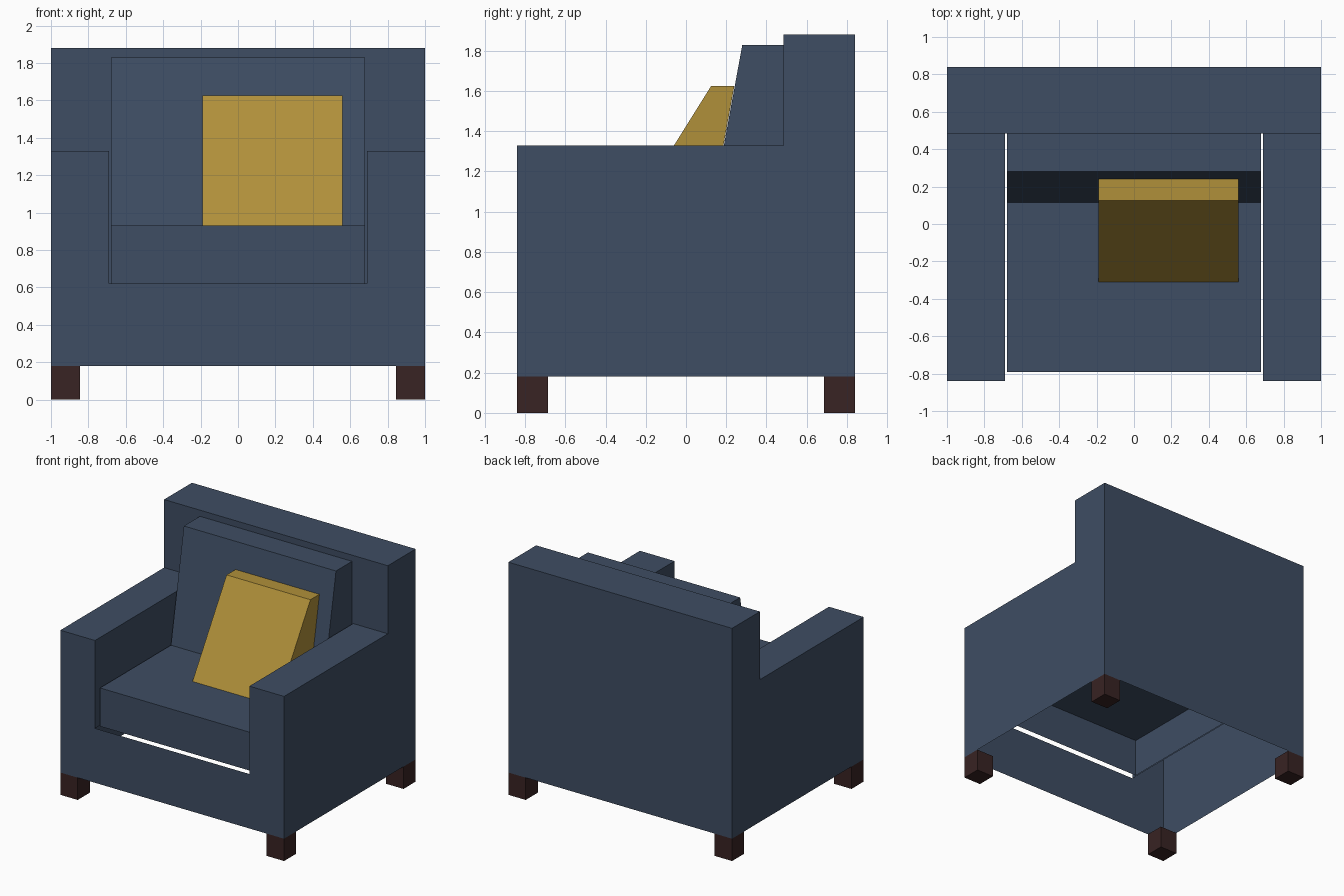
import bpy
import bmesh
from mathutils import Vector

if "Cube" in bpy.data.objects:
    bpy.data.objects.remove(bpy.data.objects["Cube"])


def material(name, rgb):
    m = bpy.data.materials.new(name)
    lin = [((c / 255 + 0.055) / 1.055) ** 2.4 for c in rgb]
    m.diffuse_color = (*lin, 1)
    m.use_nodes = True
    m.node_tree.nodes["Principled BSDF"].inputs["Base Color"].default_value = m.diffuse_color
    return m


BLUE = material("slate_blue_fabric", (62, 77, 99))
GOLD = material("mustard_fabric", (176, 144, 58))
WOOD = material("dark_wood", (56, 35, 35))


def make_object(name, bm, mat):
    mesh = bpy.data.meshes.new(name)
    bm.to_mesh(mesh)
    bm.free()
    mesh.materials.append(mat)
    obj = bpy.data.objects.new(name, mesh)
    bpy.context.collection.objects.link(obj)
    return obj


def prism(name, profile, x0, x1, mat, open_sides=()):
    """Sweep a (y, z) profile along x, leaving out the listed profile sides."""
    bm = bmesh.new()
    a = [bm.verts.new((x0, y, z)) for y, z in profile]
    b = [bm.verts.new((x1, y, z)) for y, z in profile]
    bm.faces.new(a[::-1])
    bm.faces.new(b)
    n = len(profile)
    for i in range(n):
        if i not in open_sides:
            j = (i + 1) % n
            bm.faces.new((a[i], a[j], b[j], b[i]))
    return make_object(name, bm, mat)


# Main measurements
W, D = 1.0, 0.84              # half width, half depth
ARM_X, BACK_Y = 0.69, 0.485   # inner arm wall, front of the backrest
BASE, SEAT, ARM, TOP = 0.18, 0.62, 1.33, 1.88

# Body shell: open underneath and under the seat cushion
bm = bmesh.new()


def panel(points, facing):
    f = bm.faces.new([bm.verts.new(p) for p in points])
    f.normal_update()
    if f.normal.dot(Vector(facing)) < 0:
        f.normal_flip()


# front, back and inner backrest
panel([(x, -D, z) for x, z in ((-W, BASE), (W, BASE), (W, ARM), (ARM_X, ARM), (ARM_X, SEAT),
                               (-ARM_X, SEAT), (-ARM_X, ARM), (-W, ARM))], (0, -1, 0))
panel([(x, D, z) for x, z in ((-W, BASE), (W, BASE), (W, TOP), (-W, TOP))], (0, 1, 0))
panel([(x, BACK_Y, z) for x, z in ((-ARM_X, SEAT), (ARM_X, SEAT), (ARM_X, ARM), (W, ARM),
                                   (W, TOP), (-W, TOP), (-W, ARM), (-ARM_X, ARM))], (0, -1, 0))
panel([(-W, BACK_Y, TOP), (W, BACK_Y, TOP), (W, D, TOP), (-W, D, TOP)], (0, 0, 1))
# outer side, inner arm wall and arm top on both sides
for s in (-1, 1):
    panel([(s * W, y, z) for y, z in ((-D, BASE), (D, BASE), (D, TOP), (BACK_Y, TOP),
                                      (BACK_Y, ARM), (-D, ARM))], (s, 0, 0))
    panel([(s * ARM_X, y, z) for y, z in ((-D, SEAT), (BACK_Y, SEAT), (BACK_Y, ARM),
                                          (-D, ARM))], (-s, 0, 0))
    panel([(s * x, y, ARM) for x, y in ((ARM_X, -D), (W, -D), (W, BACK_Y),
                                        (ARM_X, BACK_Y))], (0, 0, 1))
bmesh.ops.remove_doubles(bm, verts=bm.verts, dist=0.0001)
make_object("armchair_body", bm, BLUE)

# Cushions: profiles run front bottom, back bottom, back top, front top
prism("seat_cushion", [(-0.79, SEAT), (BACK_Y, SEAT), (BACK_Y, 0.93), (-0.79, 0.93)],
      -0.68, 0.68, BLUE, open_sides=(0, 1))
prism("back_cushion", [(0.115, 0.93), (BACK_Y, 0.93), (BACK_Y, 1.83), (0.28, 1.83)],
      -0.68, 0.68, BLUE, open_sides=(0, 1))
prism("throw_pillow", [(-0.31, 0.93), (0.113, 0.93), (0.24, 1.625), (0.125, 1.625)],
      -0.19, 0.56, GOLD, open_sides=(0,))

# Legs
for side, sx in (("left", -1), ("right", 1)):
    for end, sy in (("front", -1), ("back", 1)):
        x0, x1 = sorted((sx * (W - 0.155), sx * W))
        y0, y1 = sorted((sy * (D - 0.155), sy * D))
        prism(f"{end}_{side}_leg", [(y0, 0), (y1, 0), (y1, BASE), (y0, BASE)], x0, x1, WOOD)
